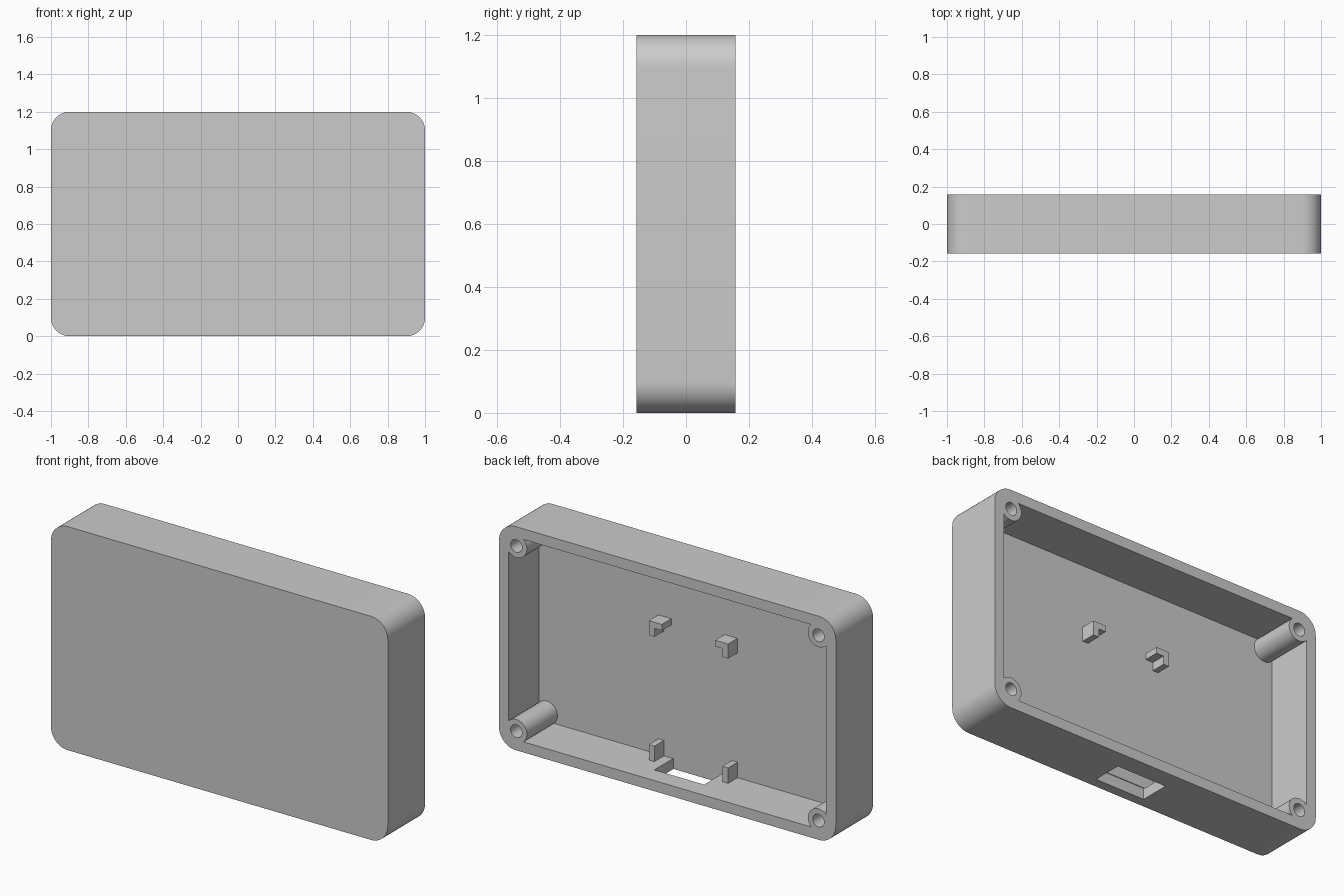
import bpy
import bmesh
from math import cos, sin, pi, radians

cube = bpy.data.objects.get("Cube")
if cube:
    bpy.data.objects.remove(cube, do_unlink=True)

HEIGHT, BACK, WALL, CORNER = 1.2, 0.158, 0.057, 0.1
FLOOR = -BACK + WALL          # inner face of the front panel
THROUGH = 0.4                 # overshoot for cutters

grey = bpy.data.materials.new("plain grey")
grey.use_nodes = True
grey.diffuse_color = (0.6, 0.6, 0.6, 1)
grey.node_tree.nodes["Principled BSDF"].inputs["Base Color"].default_value = (0.6, 0.6, 0.6, 1)


def prism(name, outline, y0, y1):
    """Extrude an x-z outline from y0 to y1."""
    bm = bmesh.new()
    face = bm.faces.new([bm.verts.new((x, y0, z)) for x, z in outline])
    extruded = bmesh.ops.extrude_face_region(bm, geom=[face])["geom"]
    moved = [v for v in extruded if isinstance(v, bmesh.types.BMVert)]
    bmesh.ops.translate(bm, verts=moved, vec=(0, y1 - y0, 0))
    bmesh.ops.recalc_face_normals(bm, faces=bm.faces)
    mesh = bpy.data.meshes.new(name)
    bm.to_mesh(mesh)
    bm.free()
    mesh.materials.append(grey)
    obj = bpy.data.objects.new(name, mesh)
    bpy.context.collection.objects.link(obj)
    return obj


def rounded_rect(inset, radius, steps=12):
    cx, cz, mid = 1 - inset - radius, HEIGHT / 2 - inset - radius, HEIGHT / 2
    points = []
    for k, (sx, sz) in enumerate([(1, 1), (-1, 1), (-1, -1), (1, -1)]):
        for i in range(steps + 1):
            a = (k + i / steps) * pi / 2
            points.append((sx * cx + radius * cos(a), mid + sz * cz + radius * sin(a)))
    return points


def circle(x, z, radius, steps=32):
    return [(x + radius * cos(2 * pi * i / steps), z + radius * sin(2 * pi * i / steps))
            for i in range(steps)]


def rect(x0, x1, z0, z1):
    return [(x0, z0), (x1, z0), (x1, z1), (x0, z1)]


def subtract(target, cutter):
    cutter.hide_render = True
    mod = target.modifiers.new("cut", 'BOOLEAN')
    mod.operation, mod.solver, mod.object = 'DIFFERENCE', 'EXACT', cutter
    bpy.context.view_layer.objects.active = target
    bpy.ops.object.modifier_apply(modifier=mod.name)
    bpy.data.objects.remove(cutter, do_unlink=True)


# Open-backed shell; the screw bosses are left standing in the cavity corners
shell = prism("case_shell", rounded_rect(0, CORNER), -BACK, BACK)
cavity = prism("cavity_cutter", rounded_rect(WALL, CORNER - WALL), FLOOR, THROUGH)
corners = [(sx * 0.897, HEIGHT / 2 + sz * 0.497) for sx in (-1, 1) for sz in (-1, 1)]
for x, z in corners:
    subtract(cavity, prism("boss_cutter", circle(x, z, 0.063), -THROUGH, THROUGH * 2))
subtract(shell, cavity)

# Blind screw holes
for x, z in corners:
    subtract(shell, prism("hole_cutter", circle(x, z, 0.034), FLOOR, THROUGH))

# Connector slot through the bottom wall
subtract(shell, prism("slot_cutter", rect(-0.148, 0.148, -0.1, WALL + 0.003), FLOOR - 0.004, 0.057))

bpy.ops.object.select_all(action='DESELECT')
shell.select_set(True)
bpy.context.view_layer.objects.active = shell
bpy.ops.object.shade_smooth_by_angle(angle=radians(30))

# Board holders on the inner panel: hooked corners above, short posts below
OUTER, INNER, THICK, TOP, LOW = 0.235, 0.158, 0.033, 0.805, 0.727
hook = [(OUTER, LOW), (OUTER, TOP), (INNER, TOP), (INNER, TOP - THICK),
        (OUTER - THICK, TOP - THICK), (OUTER - THICK, LOW)]
post = rect(OUTER - THICK, OUTER, WALL - 0.01, 0.14)
for side, s in (("left", 1), ("right", -1)):
    for name, outline in (("upper_board_hook", hook), ("lower_board_post", post)):
        prism(f"{name}_{side}", [(s * x, z) for x, z in outline], FLOOR - 0.01, -0.021)
